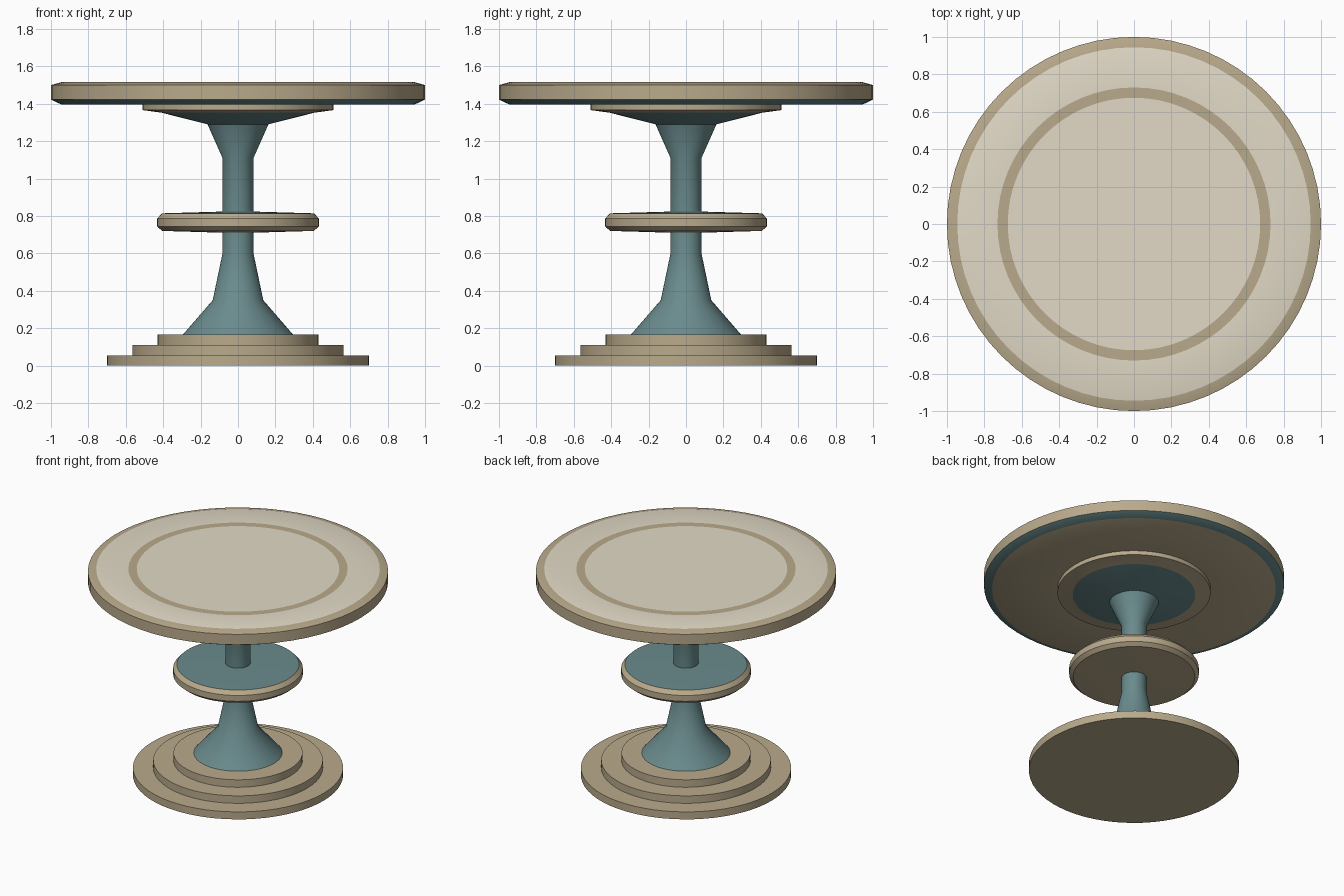
import bpy
import bmesh
from math import cos, sin, pi, radians

cube = bpy.data.objects.get("Cube")
if cube:
    bpy.data.objects.remove(cube, do_unlink=True)

SIDES = 64


def make_material(name, rgb):
    mat = bpy.data.materials.new(name)
    mat.use_nodes = True
    color = (*rgb, 1.0)
    mat.diffuse_color = color
    bsdf = mat.node_tree.nodes["Principled BSDF"]
    bsdf.inputs["Base Color"].default_value = color
    bsdf.inputs["Roughness"].default_value = 0.7
    return mat


tan = make_material("tan", (0.485, 0.402, 0.262))
cream = make_material("cream", (0.76, 0.70, 0.57))
teal = make_material("teal", (0.144, 0.258, 0.266))


def lathe(name, profile, bands):
    """Turn a bottom-to-top (radius, z) profile; bands gives one material per step."""
    mats = list(dict.fromkeys(bands))
    bm = bmesh.new()
    rings = []
    for r, z in profile:
        if r == 0:
            rings.append([bm.verts.new((0, 0, z))] * SIDES)
        else:
            angles = [2 * pi * i / SIDES for i in range(SIDES)]
            rings.append([bm.verts.new((r * cos(a), r * sin(a), z)) for a in angles])
    for low, high, mat in zip(rings, rings[1:], bands):
        for i in range(SIDES):
            j = (i + 1) % SIDES
            corners = list(dict.fromkeys((low[i], low[j], high[j], high[i])))
            bm.faces.new(corners).material_index = mats.index(mat)
    bmesh.ops.recalc_face_normals(bm, faces=bm.faces)
    mesh = bpy.data.meshes.new(name)
    bm.to_mesh(mesh)
    bm.free()
    for mat in mats:
        mesh.materials.append(mat)
    obj = bpy.data.objects.new(name, mesh)
    bpy.context.collection.objects.link(obj)
    bpy.ops.object.select_all(action="DESELECT")
    obj.select_set(True)
    bpy.context.view_layer.objects.active = obj
    bpy.ops.object.shade_smooth_by_angle(angle=radians(30))
    return obj


# Stepped base, one turned piece with three tiers
lathe("stepped_base",
      [(0, 0), (0.70, 0), (0.70, 0.055), (0.565, 0.055), (0.565, 0.11),
       (0.43, 0.11), (0.43, 0.165), (0, 0.165)],
      [tan] * 7)

# Flared column
lathe("column",
      [(0.295, 0.165), (0.135, 0.35), (0.083, 0.60), (0.083, 1.11), (0.163, 1.29)],
      [teal] * 4)

# Bevelled collar around the column
lathe("collar",
      [(0, 0.708), (0.405, 0.72), (0.432, 0.743), (0.432, 0.786), (0.407, 0.814), (0, 0.826)],
      [tan] * 4 + [teal])

# Support plate under the table top
lathe("support_plate",
      [(0, 1.29), (0.163, 1.29), (0.408, 1.352), (0.51, 1.366), (0.51, 1.396)],
      [teal, teal, tan, tan])

# Round table top with bevelled rim and flush inlaid ring
lathe("table_top",
      [(0, 1.396), (0.50, 1.396), (0.945, 1.396), (1.0, 1.423), (1.0, 1.50),
       (0.945, 1.515), (0.73, 1.515), (0.675, 1.515), (0, 1.515)],
      [tan, tan, teal, tan, tan, cream, tan, cream])
